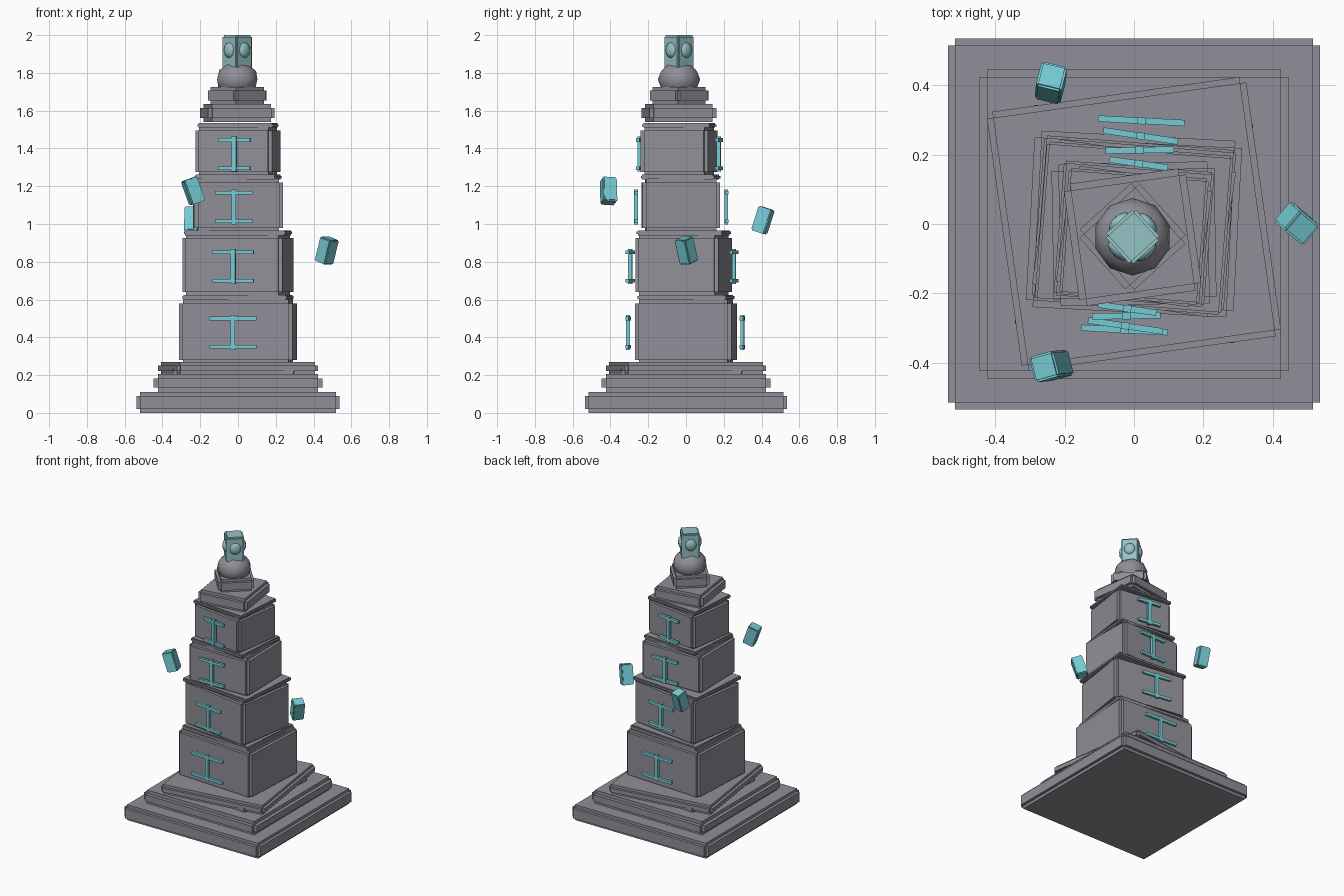
import bpy, bmesh, math
from mathutils import Matrix, Vector

if "Cube" in bpy.data.objects:
    bpy.data.objects.remove(bpy.data.objects["Cube"])


def material(name, rgb):
    m = bpy.data.materials.new(name)
    m.diffuse_color = (*rgb, 1)
    m.use_nodes = True
    m.node_tree.nodes["Principled BSDF"].inputs["Base Color"].default_value = m.diffuse_color
    return m


STONE = material("grey_stone", (0.28, 0.275, 0.315))
GLOW = material("bright_teal", (0.18, 0.60, 0.66))
CRYSTAL = material("pale_teal", (0.30, 0.54, 0.56))


def finish(name, bm, mat, matrix):
    me = bpy.data.meshes.new(name)
    bm.to_mesh(me)
    bm.free()
    me.materials.append(mat)
    ob = bpy.data.objects.new(name, me)
    ob.matrix_world = matrix
    bpy.context.collection.objects.link(ob)
    return ob


def add_box(bm, size, loc=(0, 0, 0)):
    bmesh.ops.create_cube(bm, size=1, matrix=Matrix.Translation(loc) @ Matrix.Diagonal((*size, 1)))


def place(x, y, z, yaw=0):
    return Matrix.Translation((x, y, z)) @ Matrix.Rotation(math.radians(yaw), 4, 'Z')


def notched_box(name, size, step, mat, matrix):
    """Box whose edges are stepped in: three crossing slabs."""
    bm = bmesh.new()
    for axis in range(3):
        add_box(bm, [s if i == axis else s - 2 * step for i, s in enumerate(size)])
    return finish(name, bm, mat, matrix)


def slab(name, w, d, z0, z1, yaw=0, x=0, y=0, step=0.02, mat=STONE):
    return notched_box(name, (w, d, z1 - z0), step, mat, place(x, y, (z0 + z1) / 2, yaw))


def ball(name, radii, mat, matrix, subdivisions=2):
    bm = bmesh.new()
    bmesh.ops.create_icosphere(bm, subdivisions=subdivisions, radius=1,
                               matrix=Matrix.Diagonal((*radii, 1)))
    for f in bm.faces:
        f.smooth = True
    return finish(name, bm, mat, matrix)


# Stepped base
slab("base_step_lower", 1.075, 1.07, 0, 0.11)
slab("base_step_middle", 0.895, 0.895, 0.11, 0.205, step=0.024)
slab("base_step_upper", 0.756, 0.756, 0.205, 0.27, 8, step=0.018)
slab("base_footing", 0.64, 0.64, 0.20, 0.24, -4.5, step=0.005)

# Tower tiers: width, depth, bottom, top, yaw, centre y
tiers = [(0.60, 0.51, 0.26, 0.60, -3, 0.0),
         (0.535, 0.445, 0.62, 0.945, -8.5, -0.012),
         (0.47, 0.41, 0.96, 1.24, 1, -0.028),
         (0.41, 0.36, 1.255, 1.515, -8, -0.036)]
# Lips on top of each tier: width, depth, bottom, top
lips = [(0.555, 0.47, 0.595, 0.625), (0.54, 0.46, 0.94, 0.966),
        (0.435, 0.39, 1.235, 1.262), (0.405, 0.365, 1.51, 1.535)]
# Rune marks: bar length, distance from the axis, lower and upper bar heights, centre y
runes = [(0.25, 0.303, 0.35, 0.50, -0.004), (0.218, 0.275, 0.70, 0.85, -0.02),
         (0.198, 0.24, 1.015, 1.165, -0.026), (0.17, 0.21, 1.295, 1.445, -0.035)]

for i, (tier, lip, rune) in enumerate(zip(tiers, lips, runes), 1):
    w, d, z0, z1, yaw, cy = tier
    slab(f"tower_block_{i}", w, d, z0, z1, yaw, 0, cy)
    lw, ld, l0, l1 = lip
    slab(f"block_lip_{i}", lw, ld, l0, l1, -4.5, 0, cy, step=0.007)
    # floating rune in front of and behind each tier
    length, dist, low, high, ry = rune
    for side, sign in (("front", -1), ("back", 1)):
        bm = bmesh.new()
        half = (high - low) / 2
        for dz in (-half, half):
            add_box(bm, (length, 0.018, 0.02), (0, 0, dz))
        add_box(bm, (0.024, 0.02, high - low + 0.035))
        a = math.radians(-4.6)
        finish(f"{side}_rune_{i}", bm, GLOW,
               place(-0.003 - sign * dist * math.sin(a), ry + sign * dist * math.cos(a),
                     (low + high) / 2, yaw))

# Capstones
slab("capstone_lower", 0.356, 0.356, 1.54, 1.635, 8, -0.004, -0.038)
slab("capstone_upper", 0.235, 0.235, 1.635, 1.725, 42, -0.004, -0.036, step=0.018)

# Orb and crowning crystal
TOP = (-0.004, -0.037)
ball("orb", (0.112, 0.112, 0.095), STONE, place(*TOP, 1.765))
slab("crown_crystal", 0.118, 0.118, 1.82, 2.0, 42, *TOP, step=0.009, mat=CRYSTAL)
for k in range(4):
    turn = place(*TOP, 1.92, 42 + 90 * k)
    ball(f"crystal_eye_{k + 1}", (0.02, 0.038, 0.042), CRYSTAL,
         turn @ Matrix.Translation((0.057, 0, 0)))

# Floating shards: location, leaning axis, yaw
shards = [((0.47, 0.002, 0.86), (0.24, -0.22, 1), -40),
          ((-0.238, -0.41, 1.175), (-0.36, -0.03, 1), 15),
          ((-0.24, 0.407, 1.02), (0.03, 0.32, 1), -14)]
for i, (loc, axis, yaw) in enumerate(shards, 1):
    lean = Vector((0, 0, 1)).rotation_difference(Vector(axis)).to_matrix().to_4x4()
    notched_box(f"floating_shard_{i}", (0.076, 0.076, 0.135), 0.006, GLOW,
                Matrix.Translation(loc) @ lean @ Matrix.Rotation(math.radians(yaw), 4, 'Z'))
